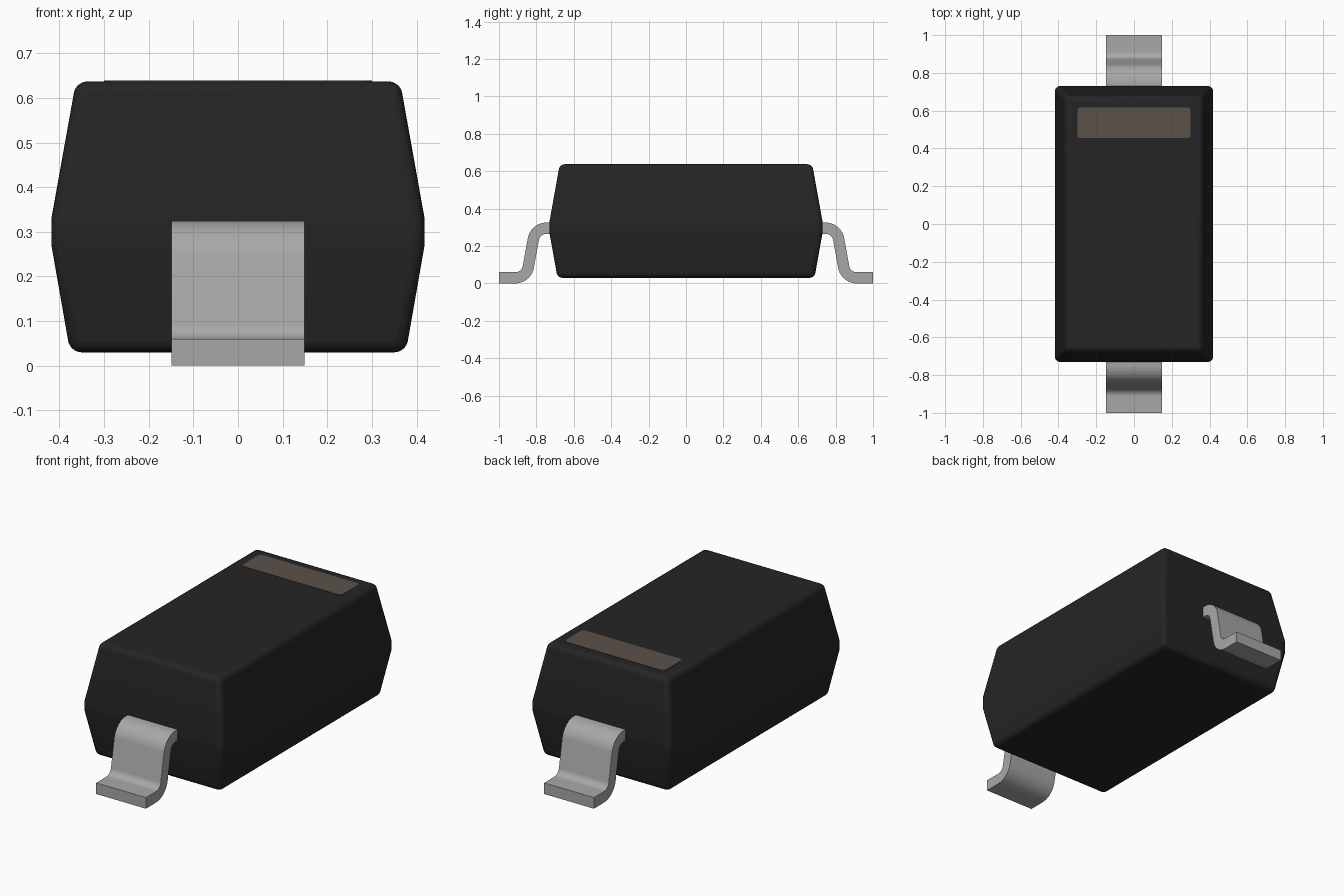
import bpy, bmesh, math

cube = bpy.data.objects.get("Cube")
if cube:
    bpy.data.objects.remove(cube, do_unlink=True)


def material(name, rgb):
    m = bpy.data.materials.new(name)
    m.use_nodes = True
    m.diffuse_color = (*rgb, 1)
    m.node_tree.nodes["Principled BSDF"].inputs["Base Color"].default_value = (*rgb, 1)
    return m


black = material("black plastic", (0.018, 0.018, 0.018))
metal = material("tinned metal", (0.39, 0.39, 0.39))
tan = material("marking tan", (0.105, 0.085, 0.068))


def make_object(name, bm, mat):
    bmesh.ops.recalc_face_normals(bm, faces=bm.faces)
    mesh = bpy.data.meshes.new(name)
    bm.to_mesh(mesh)
    bm.free()
    mesh.materials.append(mat)
    ob = bpy.data.objects.new(name, mesh)
    bpy.context.collection.objects.link(ob)
    return ob


def smooth(ob, degrees):
    bpy.ops.object.select_all(action='DESELECT')
    ob.select_set(True)
    bpy.context.view_layer.objects.active = ob
    bpy.ops.object.shade_smooth_by_angle(angle=math.radians(degrees))


def prism(points, offset):
    """Extrude a closed outline along an offset."""
    bm = bmesh.new()
    face = bm.faces.new([bm.verts.new(p) for p in points])
    ext = bmesh.ops.extrude_face_region(bm, geom=[face])
    verts = [v for v in ext["geom"] if isinstance(v, bmesh.types.BMVert)]
    bmesh.ops.translate(bm, verts=verts, vec=offset)
    return bm


# Moulded body: rectangular sections (half width, half length, height)
sections = [(0.376, 0.687, 0.03), (0.418, 0.73, 0.27),
            (0.418, 0.73, 0.33), (0.363, 0.675, 0.637)]
bm = bmesh.new()
rings = [[bm.verts.new((sx * w, sy * l, z))
          for sx, sy in ((-1, -1), (1, -1), (1, 1), (-1, 1))]
         for w, l, z in sections]
for a, b in zip(rings, rings[1:]):
    for i in range(4):
        j = (i + 1) % 4
        bm.faces.new((a[i], a[j], b[j], b[i]))
bm.faces.new(rings[0])
bm.faces.new(rings[-1])
body = make_object("body", bm, black)
bevel = body.modifiers.new("rounded edges", 'BEVEL')
bevel.width = 0.025
bevel.segments = 5
bevel.limit_method = 'ANGLE'
bevel.angle_limit = math.radians(30)
smooth(body, 40)

# Gull-wing leads: a strip bent around two arcs
HALF_W, THICK, R, TILT = 0.149, 0.06, 0.07, math.radians(10)
UPPER, LOWER = (0.747, 0.225), (0.912, 0.10)


def arc(centre, radius, start, end, steps=10):
    return [(centre[0] + radius * math.cos(start + (end - start) * i / steps),
             centre[1] + radius * math.sin(start + (end - start) * i / steps))
            for i in range(steps + 1)]


def lead_side(offset):
    """One face of the strip, from inside the body to the foot tip."""
    top = arc(UPPER, R + offset, math.pi / 2, TILT)
    heel = arc(LOWER, R - offset, math.pi + TILT, 1.5 * math.pi)
    return [(0.71, top[0][1])] + top + heel + [(1.0, heel[-1][1])]


outline = lead_side(THICK / 2) + lead_side(-THICK / 2)[::-1]
for name, side in (("front_lead", -1), ("back_lead", 1)):
    bm = prism([(-HALF_W, side * y, z) for y, z in outline], (2 * HALF_W, 0, 0))
    smooth(make_object(name, bm, metal), 35)

# Polarity band: thin plate with clipped corners
hx, hy, c, yc = 0.30, 0.081, 0.012, 0.535
corners = [(hx - c, -hy), (hx, c - hy), (hx, hy - c), (hx - c, hy),
           (c - hx, hy), (-hx, hy - c), (-hx, c - hy), (c - hx, -hy)]
make_object("polarity_band",
            prism([(x, yc + y, 0.634) for x, y in corners], (0, 0, 0.005)), tan)
